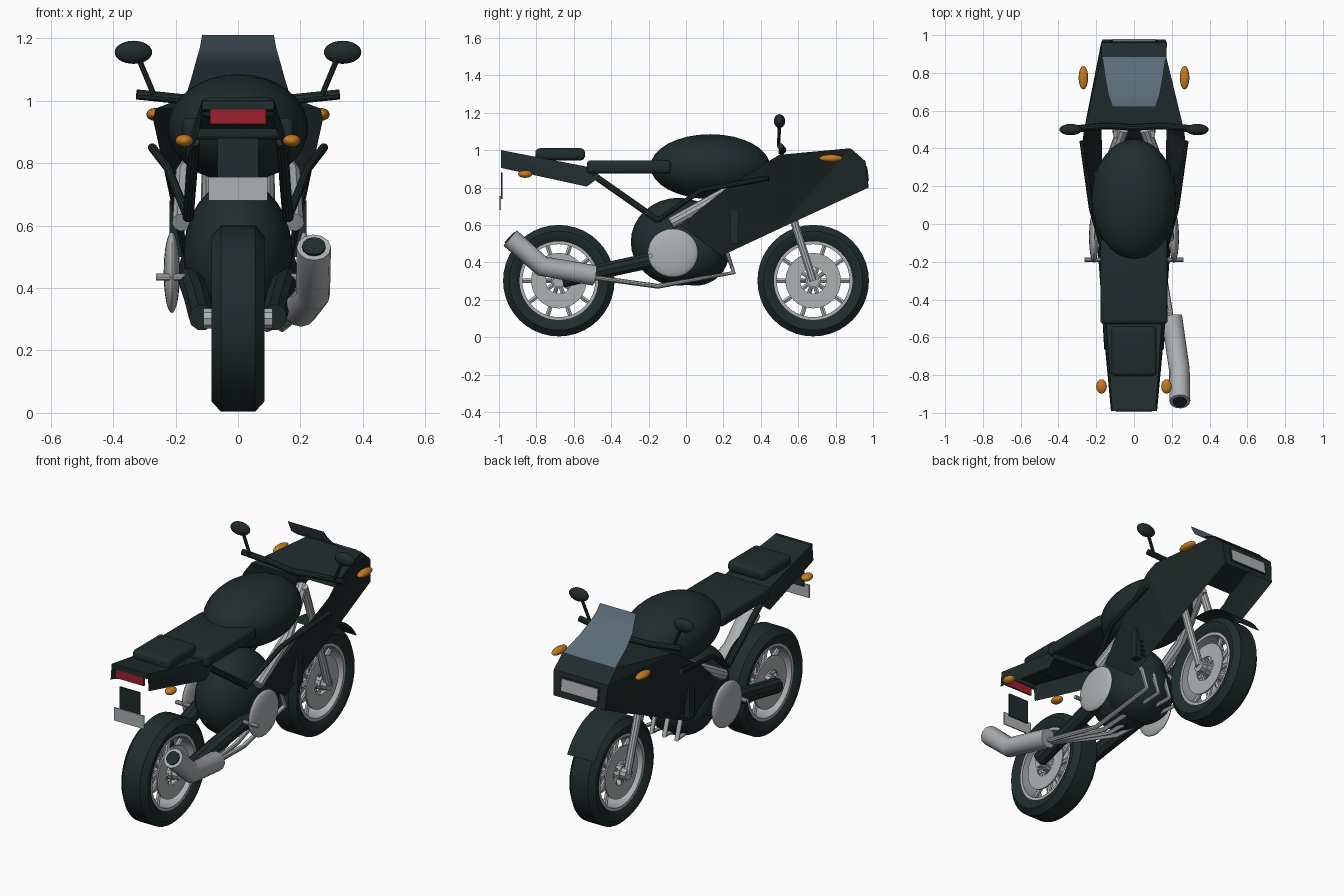
import bpy, bmesh
from math import sin, cos, pi, radians
from mathutils import Vector, Matrix

cube = bpy.data.objects.get("Cube")
if cube:
    bpy.data.objects.remove(cube, do_unlink=True)


def material(name, r, g, b):
    m = bpy.data.materials.new(name)
    m.use_nodes = True
    m.diffuse_color = (r, g, b, 1)
    m.node_tree.nodes["Principled BSDF"].inputs["Base Color"].default_value = (r, g, b, 1)
    return m


DARK = material("dark green black", .014, .025, .025)
PANEL = material("fairing black", .012, .019, .019)
METAL = material("light grey metal", .42, .44, .45)
GLASS = material("blue grey screen", .10, .15, .19)
AMBER = material("amber lens", .55, .20, .015)
RED = material("red lens", .34, .014, .025)


def finish(name, bm, mat, smooth=True, inside=None):
    """Make the object; open sheets face away from the point inside."""
    if inside:
        bm.normal_update()
        for f in bm.faces:
            if f.normal.dot(f.calc_center_median() - Vector(inside)) < 0:
                f.normal_flip()
    else:
        bmesh.ops.recalc_face_normals(bm, faces=bm.faces)
    me = bpy.data.meshes.new(name)
    bm.to_mesh(me)
    bm.free()
    ob = bpy.data.objects.new(name, me)
    bpy.context.collection.objects.link(ob)
    me.materials.append(mat)
    if smooth:
        select(ob)
        bpy.ops.object.shade_smooth_by_angle(angle=radians(35))


def select(ob):
    bpy.ops.object.select_all(action='DESELECT')
    ob.select_set(True)
    bpy.context.view_layer.objects.active = ob


def ellipsoid(name, at, size, mat):
    bm = bmesh.new()
    bmesh.ops.create_uvsphere(bm, u_segments=32, v_segments=16, radius=1,
                              matrix=Matrix.Translation(at) @ Matrix.Diagonal((*size, 1)))
    finish(name, bm, mat)


def box(name, lo, hi, mat, bevel=0):
    bm = bmesh.new()
    lo, hi = Vector(lo), Vector(hi)
    bmesh.ops.create_cube(bm, size=1, matrix=Matrix.Translation((lo + hi) / 2)
                          @ Matrix.Diagonal((*(hi - lo), 1)))
    if bevel:
        bmesh.ops.bevel(bm, geom=bm.edges[:], offset=bevel, segments=4, profile=.5, affect='EDGES')
    finish(name, bm, mat, bool(bevel))


def prism(name, side, mat):
    """Closed solid between a side outline and its mirror image."""
    bm = bmesh.new()
    l = [bm.verts.new(p) for p in side]
    r = [bm.verts.new((-x, y, z)) for x, y, z in side]
    bm.faces.new(l)
    bm.faces.new(r[::-1])
    for i in range(len(side)):
        j = (i + 1) % len(side)
        bm.faces.new((l[i], r[i], r[j], l[j]))
    finish(name, bm, mat, False)


def ribbon(name, edge, mat, inside, smooth=True):
    """Sheet between an edge line and its mirror image."""
    bm = bmesh.new()
    rows = [(bm.verts.new((x, y, z)), bm.verts.new((-x, y, z))) for x, y, z in edge]
    for (a, b), (c, d) in zip(rows, rows[1:]):
        bm.faces.new((a, b, d, c))
    finish(name, bm, mat, smooth, inside)


def side_sheets(name, polys, mat, inside):
    """Side panels on both sides."""
    bm = bmesh.new()
    for s in (-1, 1):
        for poly in polys:
            bm.faces.new([bm.verts.new((s * x, y, z)) for x, y, z in poly])
    bmesh.ops.triangulate(bm, faces=bm.faces)
    finish(name, bm, mat, False, inside)


def tube(name, pts, r, mat, res=3):
    cu = bpy.data.curves.new(name, 'CURVE')
    cu.dimensions = '3D'
    cu.bevel_depth, cu.bevel_resolution, cu.use_fill_caps = r, res, True
    sp = cu.splines.new('POLY')
    sp.points.add(len(pts) - 1)
    for p, co in zip(sp.points, pts):
        p.co = (*co, 1)
    ob = bpy.data.objects.new(name, cu)
    bpy.context.collection.objects.link(ob)
    select(ob)
    bpy.ops.object.convert(target='MESH')
    ob = bpy.context.object
    ob.data.materials.clear()
    ob.data.materials.append(mat)
    bpy.ops.object.shade_smooth_by_angle(angle=radians(35))


def lathe(name, profile, y, z, mat, n=40):
    """Revolve a closed (x, radius) profile about the wheel axis."""
    bm = bmesh.new()
    rings = [[bm.verts.new((x, y + r * cos(2 * pi * k / n), z + r * sin(2 * pi * k / n)))
              for k in range(n)] for x, r in profile]
    for i, a in enumerate(rings):
        b = rings[(i + 1) % len(rings)]
        for k in range(n):
            m = (k + 1) % n
            bm.faces.new((a[k], a[m], b[m], b[k]))
    finish(name, bm, mat)


def ring(name, x, half, r0, r1, y, z, mat):
    lathe(name, [(x - half, r0), (x - half, r1), (x + half, r1), (x + half, r0)], y, z, mat)


# Wheels: tyre, rim, spokes, brake discs, hub
for end, y in (("front", .68), ("rear", -.68)):
    z = .302
    half = [(.06, .205), (.082, .235), (.085, .265), (.055, .298)]
    lathe(end + "_tyre", half + [(-x, r) for x, r in half[::-1]], y, z, DARK)
    ring(end + "_rim", 0, .064, .195, .213, y, z, METAL)
    for k in range(10):
        a = 2 * pi * k / 10
        tube(f"{end}_spoke_{k}", [(0, y + r * cos(a), z + r * sin(a)) for r in (.03, .2)], .013, METAL, 1)
    for s in (-1, 1):
        ring(end + "_brake_disc", s * .06, .004, .07, .148, y, z, METAL)
        for k in range(5):
            a = 2 * pi * (k + .5) / 5
            tube(f"{end}_disc_arm", [(s * .055, y + r * cos(a), z + r * sin(a)) for r in (.03, .08)], .009, METAL, 1)
    tube(end + "_hub", [(-.075, y, z), (.075, y, z)], .042, METAL)
    tube(end + "_axle", [(-.11, y, z), (.11, y, z)], .034, METAL)

# Tank and seats
ellipsoid("fuel_tank", (0, .13, .912), (.225, .32, .173), DARK)
box("rider_seat", (-.178, -.53, .875), (.178, -.08, .945), DARK, .02)
box("passenger_pad", (-.12, -.805, .945), (.12, -.54, 1.01), DARK, .024)

# Hollow tail: top sheet, side skirts, rear lip, lamp and plate
tail_end, tail_front = (.115, -.99, 1.0), (.15, -.47, .9)
tail_inside = (0, -.75, .7)
ribbon("tail_top", [tail_end, tail_front], DARK, tail_inside, False)
side_sheets("tail_skirts", [[tail_end, (.122, -.99, .905), (.165, -.53, .805), (.165, -.47, .85), tail_front]],
            DARK, tail_inside)
box("tail_lip", (-.115, -.99, .972), (.115, -.975, .999), DARK)
box("tail_light", (-.09, -.99, .925), (.09, -.98, .973), RED)
box("plate_holder", (-.065, -.99, .74), (.065, -.982, .88), DARK)
box("number_plate", (-.095, -.996, .68), (.095, -.989, .755), METAL)

# Engine
ellipsoid("gearbox_case", (0, -.04, .51), (.175, .255, .235), DARK)
ellipsoid("cylinder_block", (0, .05, .45), (.19, .18, .175), DARK)
for i, x in enumerate((-.12, -.04, .04, .12)):
    tube(f"header_pipe_{i}", [(x, .15, .56), (x, .21, .48), (x, .255, .345),
                              (.07 + x * .6, -.15, .272), (.18 + x * .15, -.5, .32)], .013, METAL)

# Silencer with dark outlet
tube("silencer", [(.2, -.49, .33), (.24, -.77, .38), (.243, -.94, .53)], .055, METAL, 4)
tube("silencer_outlet", [(.243, -.93, .521), (.243, -.945, .535)], .038, DARK, 4)

# Nose, top and side panels of the fairing
nose_low, nose_top, brow = (.165, .977, .80), (.174, .96, .94), (.172, .88, 1.01)
shoulder, rear_top = (.264, .5, .975), (.272, .44, .94)
mid, tip = (.238, .2, .785), (.185, -.03, .6)
low, belly = (.165, .19, .435), (.172, .5, .58)
fairing_inside = (0, .4, .72)
ribbon("fairing_nose", [nose_low, nose_top, brow, shoulder], DARK, fairing_inside, False)
side_sheets("fairing_sides", [(nose_low, nose_top, brow, shoulder, belly),
                              (shoulder, rear_top, mid, belly), (mid, tip, low, belly)], PANEL, fairing_inside)
ribbon("windscreen", [(.168, .885, 1.012), (.15, .76, 1.07), (.135, .68, 1.125),
                      (.122, .645, 1.17), (.115, .62, 1.21)], GLASS, (0, .3, .9))
for name, x, z0, z1, out, mat in (("headlight_frame", .125, .832, .915, .003, PANEL),
                                  ("headlight_lens", .115, .84, .907, .006, METAL)):
    prism(name, [(x, .977 - (z - .8) * .121 + d, z) for z, d in ((z0, out), (z1, out), (z1, -.004), (z0, -.004))], mat)

# Front mudguard
ribbon("front_mudguard", [(.088, .672 + .33 * sin(radians(a)), .312 + .33 * cos(radians(a)))
                          for a in range(-9, 66, 7)], DARK, (0, .672, .312))

# Paired parts
for s, side in ((1, "left_"), (-1, "right_")):
    ellipsoid(side + "engine_cover", (s * .212, -.07, .45), (.026, .135, .13), METAL)
    tube(side + "foot_peg", [(s * .17, -.19, .435), (s * .262, -.19, .435)], .012, METAL)
    tube(side + "swingarm", [(s * .15, -.12, .425), (s * .13, -.4, .365), (s * .115, -.66, .306)], .043, DARK)
    tube(side + "main_spar", [(s * .06, .5, .93), (s * .17, .2, .765), (s * .18, -.08, .61)], .032, METAL)
    tube(side + "frame_tube", [(s * .16, -.15, .625), (s * .225, .08, .785), (s * .275, .44, .85)], .014, DARK)
    tube(side + "seat_strut", [(s * .16, -.15, .625), (s * .14, -.5, .87)], .018, DARK)
    tube(side + "fork_leg", [(s * .1, .68, .302), (s * .1, .59, .58), (s * .09, .475, .94)], .022, METAL)
    tube(side + "handlebar", [(0, .51, .99), (s * .13, .52, 1.0), (s * .325, .505, 1.02)], .017, DARK)
    tube(side + "mirror_stem", [(s * .27, .495, 1.02), (s * .32, .5, 1.14)], .009, DARK)
    ellipsoid(side + "mirror", (s * .335, .5, 1.155), (.06, .03, .037), DARK)
    ellipsoid(side + "front_indicator", (s * .268, .775, .956), (.025, .062, .02), AMBER)
    ellipsoid(side + "rear_indicator", (s * .172, -.86, .872), (.028, .038, .02), AMBER)
    box(side + "side_vent", (s * .2 - .02, .235, .5), (s * .2 + .02, .28, .68), DARK)
    for k in range(4):
        tube(f"{side}vent_stud_{k}", [(s * .17, .3, .51 + k * .028), (s * .2, .3, .51 + k * .028)], .006, DARK, 1)
